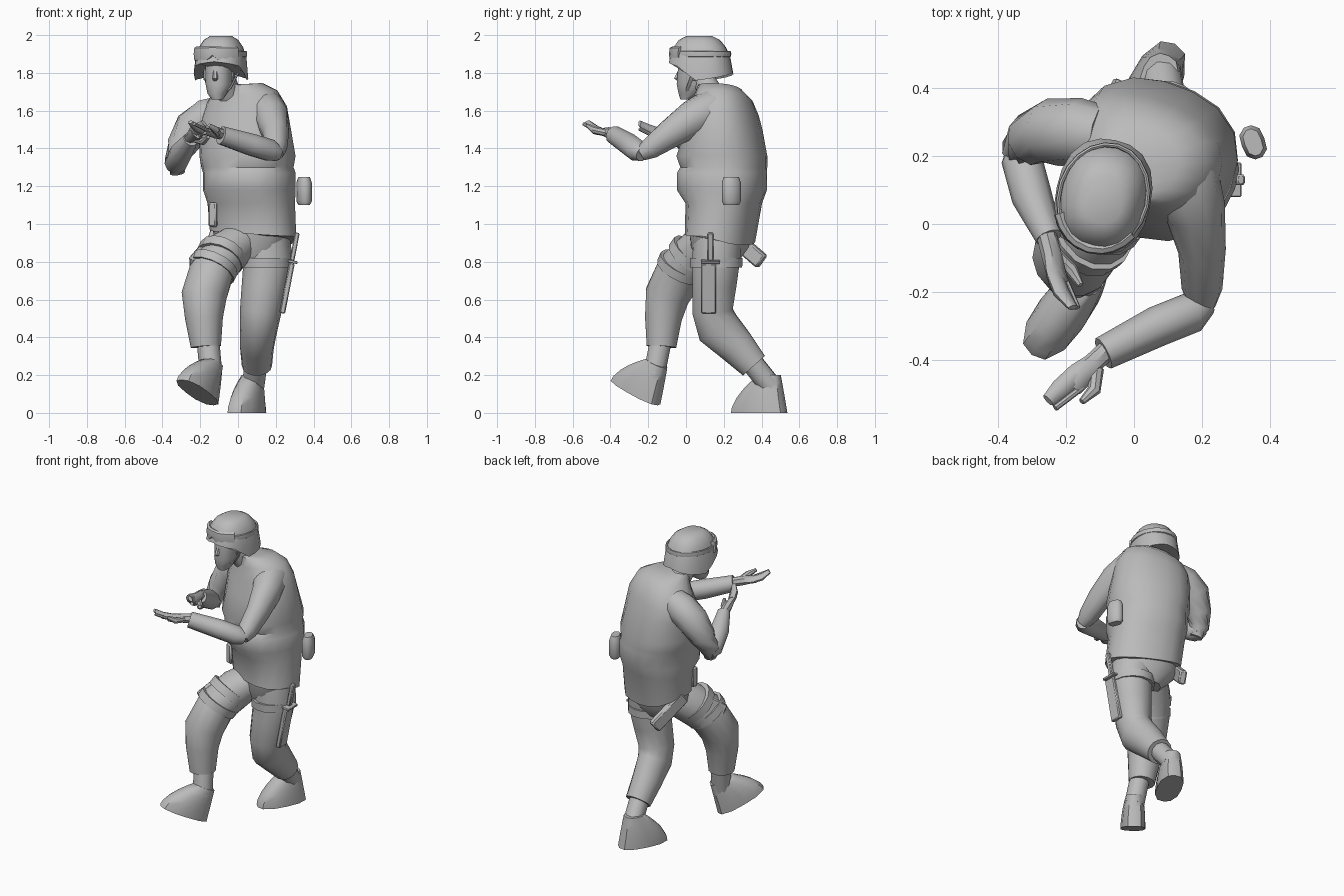
import bpy, bmesh
from math import sin, cos, pi, radians
from mathutils import Vector, Matrix, Euler

cube = bpy.data.objects.get("Cube")
if cube:
    bpy.data.objects.remove(cube, do_unlink=True)

GREY = (0.5, 0.5, 0.5, 1)
grey = bpy.data.materials.new("plain_grey")
grey.use_nodes = True
grey.diffuse_color = GREY
bsdf = grey.node_tree.nodes["Principled BSDF"]
bsdf.inputs["Base Color"].default_value = GREY
bsdf.inputs["Roughness"].default_value = 0.8
UP, FRONT = Vector((0, 0, 1)), Vector((0, 1, 0))
SIDES = (("left", 1), ("right", -1))


def finish(name, bm):
    """Turn a bmesh into a grey object, smooth except at sharp edges."""
    bmesh.ops.recalc_face_normals(bm, faces=bm.faces)
    mesh = bpy.data.meshes.new(name)
    bm.to_mesh(mesh)
    bm.free()
    mesh.materials.append(grey)
    ob = bpy.data.objects.new(name, mesh)
    bpy.context.collection.objects.link(ob)
    bpy.ops.object.select_all(action="DESELECT")
    ob.select_set(True)
    bpy.context.view_layer.objects.active = ob
    bpy.ops.object.shade_smooth_by_angle(angle=radians(44))


def loft(name, rings):
    """Skin a list of equal rings of points and cap both ends."""
    bm = bmesh.new()
    loops = [[bm.verts.new(point) for point in ring] for ring in rings]
    count = len(loops[0])
    for lower, upper in zip(loops, loops[1:]):
        for i in range(count):
            j = (i + 1) % count
            bm.faces.new((lower[i], lower[j], upper[j], upper[i]))
    bm.faces.new(loops[0])
    bm.faces.new(loops[-1])
    finish(name, bm)


def ellipse(count, power):
    """Unit outline, squarer as the power rises."""
    points = []
    for i in range(count):
        c, s = cos(2 * pi * i / count), sin(2 * pi * i / count)
        k = (abs(c) ** power + abs(s) ** power) ** (-1 / power)
        points.append((c * k, s * k))
    return points


def stack(name, rings, yaw=0, count=14, power=2.4, matrix=Matrix(), hem=None):
    """Level rings (x, y, z, rx, ry, tilt) turned by yaw; hem bends the lowest."""
    turn = Matrix.Rotation(radians(yaw), 3, "Z")
    loops = []
    for x, y, z, rx, ry, *tilt in rings:
        loop = []
        for c, s in ellipse(count, power):
            point = turn @ Vector((c * rx, s * ry, 0)) + Vector((x, y, z))
            point.z += c * rx * sum(tilt)
            if hem and not loops:
                point.z += hem(c, s)
            loop.append(matrix @ point)
        loops.append(loop)
    loft(name, loops)


def limb(name, points, ref=UP, count=10, power=2):
    """Tube through points (x, y, z, radius across, radius along ref)."""
    centers = [Vector(point[:3]) for point in points]
    last = len(centers) - 1
    rings = []
    for i, (center, point) in enumerate(zip(centers, points)):
        along = (centers[min(i + 1, last)] - centers[max(i - 1, 0)]).normalized()
        u = along.cross(ref).normalized()
        v = u.cross(along)
        rings.append([center + u * c * point[3] + v * s * point[-1]
                      for c, s in ellipse(count, power)])
    loft(name, rings)


def box(name, center, size, rot=(0, 0, 0)):
    """Box with bevelled edges, rotation in degrees."""
    bm = bmesh.new()
    turn = Euler([radians(angle) for angle in rot]).to_matrix().to_4x4()
    matrix = Matrix.Translation(center) @ turn @ Matrix.Diagonal((*size, 1))
    bmesh.ops.create_cube(bm, size=1, matrix=matrix)
    bmesh.ops.bevel(bm, geom=bm.edges[:], offset=min(size) / 5, segments=1, affect="EDGES")
    finish(name, bm)


# Torso in a padded vest with a longer tail, turned and leaning to the right side
stack("vest", [
    (.08, .18, .95, .23, .17), (.07, .2, 1.11, .23, .19), (.06, .19, 1.18, .24, .23),
    (.06, .19, 1.27, .24, .23), (.05, .2, 1.3, .24, .22), (.05, .19, 1.36, .25, .23),
    (.04, .2, 1.5, .24, .19), (.03, .2, 1.59, .23, .17, .15),
    (.02, .2, 1.67, .19, .14, .2), (0, .18, 1.72, .13, .11, .2), (-.04, .14, 1.74, .07, .07)],
    yaw=-20, count=18, hem=lambda c, s: -.06 * max(0, s) - .015 * c)
stack("pelvis", [(.07, .17, .79, .1, .1), (.07, .18, .88, .19, .15),
                 (.07, .18, 1, .21, .16)], yaw=-15)

# Head, nose and neck
limb("neck", [(-.04, .15, 1.66, .07), (-.08, .08, 1.78, .06)], FRONT)
stack("head", [(-.11, 0, 1.66, .03, .03), (-.11, .02, 1.69, .05, .06),
               (-.1, .03, 1.74, .07, .08), (-.1, .05, 1.88, .07, .09)], yaw=-14, count=12)
limb("nose", [(-.12, -.02, 1.84, .01), (-.12, -.05, 1.77, .015), (-.12, -.02, 1.75, .01)],
     FRONT, count=6)

# Helmet dome with a raised brow
HELMET = Vector((-.09, .08, 1.78))
dome = []
for degrees in (0, 27, 45, 62, 77):
    width, rise = cos(radians(degrees)) ** .6, sin(radians(degrees))
    dome.append((HELMET.x, HELMET.y - .01 * rise, HELMET.z + .22 * rise,
                 .14 * width, .17 * width))
stack("helmet", dome, yaw=-12, count=20,
      hem=lambda c, s: .08 * min(1, max(0, -s * 1.5)) - .02 * abs(c) + .02 * max(0, s))


def helmet_band(name, start, end, steps, thick, half_height, notch):
    """Strip around the helmet, narrowed at the middle by notch."""
    turn = Matrix.Rotation(radians(-16), 3, "Z")
    points = []
    for i in range(steps + 1):
        angle = radians(start + (end - start) * i / steps)
        place = HELMET + turn @ Vector((.13 * sin(angle), -.155 * cos(angle), .12))
        cut = notch if i * 2 == steps else 0
        points.append((*(place + UP * cut), thick, half_height - cut))
    limb(name, points, count=8, power=3)


helmet_band("goggles", -58, 58, 8, .017, .04, .014)
helmet_band("goggle_strap", 58, 302, 14, .007, .017, 0)
for name, side in SIDES:
    box(name + "_ear", (side * .07 - .1, .06 - side * .015, 1.79), (.02, .04, .06), (0, 0, -12))
    limb(name + "_chin_strap", [(side * .09 - .09, .06 - side * .02, 1.8, .006, .012),
                                (side * .06 - .1, .02 - side * .01, 1.72, .006, .01),
                                (-.11, -.01, 1.67, .008)], FRONT, count=6)

# Arms
limb("left_upper_arm", [
    (.12, .2, 1.63, .09), (.14, .14, 1.61, .11), (.18, .04, 1.56, .09, .1),
    (.2, -.08, 1.48, .07, .08), (.2, -.19, 1.4, .06), (.2, -.24, 1.37, .04)])
limb("left_forearm", [(.21, -.23, 1.37, .04), (.17, -.26, 1.39, .06),
                      (.07, -.3, 1.42, .06), (-.09, -.38, 1.47, .05)])
limb("right_upper_arm", [
    (-.1, .26, 1.59, .09), (-.16, .27, 1.57, .1), (-.24, .27, 1.51, .1),
    (-.3, .25, 1.41, .08), (-.33, .22, 1.33, .06), (-.32, .2, 1.27, .04)])
limb("right_forearm", [(-.33, .24, 1.3, .04), (-.33, .19, 1.32, .06),
                       (-.3, .08, 1.38, .06), (-.25, -.04, 1.45, .04)])


# Hands: palm, closed fingers curling up, a forefinger and a thumb
def hand(name, wrist, heading, lift, roll):
    forward = Vector((sin(radians(heading)), -cos(radians(heading)), lift)).normalized()
    spin = Matrix.Rotation(radians(roll), 3, forward)
    across = spin @ UP.cross(forward).normalized()
    above = spin @ UP

    def part(label, *sections):
        points = []
        for ahead, aside, rise, wide, thick in sections:
            place = Vector(wrist) + forward * ahead + across * aside + above * rise
            points.append((*place, wide, thick))
        limb(name + label, points, above, count=8)

    part("_palm", (-.03, 0, 0, .03, .03), (.03, 0, 0, .03, .03), (.08, 0, 0, .04, .02),
         (.12, 0, 0, .04, .02))
    part("_fingers", (.09, -.01, 0, .03, .02), (.15, -.01, .01, .03, .02),
         (.2, -.01, .04, .02, .01))
    part("_forefinger", (.1, .03, 0, .01, .01), (.2, .02, .03, .01, .01))
    part("_thumb", (.03, .02, 0, .02, .02), (.08, .06, .01, .02, .02), (.13, .06, .03, .01, .01))


hand("left_hand", (-.1, -.39, 1.48), -47, .1, 0)
hand("right_hand", (-.25, -.06, 1.46), 14, .2, -50)

# Trouser legs: right one steps forward, left one trails
limb("right_leg", [
    (.03, .16, .92, .1, .12), (-.06, .07, .85, .12, .13), (-.14, -.03, .75, .12, .13),
    (-.18, -.1, .62, .12), (-.18, -.12, .5, .1), (-.17, -.13, .35, .08)], FRONT, 14)
limb("left_leg", [
    (.14, .17, .95, .13), (.16, .16, .82, .13), (.14, .15, .68, .12), (.12, .14, .54, .11),
    (.11, .17, .45, .1, .12), (.1, .27, .35, .09, .1), (.1, .36, .25, .08)], FRONT, 14)

# Boots, heel at the local origin and toe along -y, narrowing towards the ankle
for name, heel, pitch, yaw, ankle in (
        ("right", (-.13, -.15, .04), -25, -36, (-.16, -.13, .4)),
        ("left", (.12, .53, 0), 0, -27, (.1, .33, .29))):
    matrix = (Matrix.Translation(heel) @ Matrix.Rotation(radians(yaw), 4, "Z")
              @ Matrix.Rotation(radians(pitch), 4, "X"))
    rings = []
    for t in (0, .15, .4, .6, .8, 1):
        length = .16 - .1 * t ** 1.5
        rings.append((0, -length - .04 * t, .2 * t, .075 - .025 * t * t, length))
    stack(name + "_boot", rings, count=12, power=2.6, matrix=matrix)
    limb(name + "_boot_shaft", [(*ankle, .06), (*(matrix @ Vector((0, -.09, .14))), .06)], FRONT)


# Thigh straps
def thigh_strap(name, top, bottom, radius):
    limb(name, [(*top, radius, radius + .008), (*bottom, radius, radius + .006)], FRONT, 14)


thigh_strap("right_strap_upper", (-.08, .05, .85), (-.1, .02, .81), .13)
thigh_strap("right_strap_lower", (-.12, -.01, .79), (-.14, -.03, .75), .13)
thigh_strap("left_strap", (.15, .16, .82), (.15, .16, .77), .135)

# Sheath and knife on the left thigh
box("knife_sheath", (.26, .12, .66), (.03, .08, .27), (0, 11, 0))
box("knife_guard", (.29, .13, .8), (.05, .1, .015), (0, 11, 0))
box("knife_handle", (.3, .13, .88), (.025, .03, .15), (0, 11, 0))

# Pouches and small gear
stack("side_pouch", [(.35, .24, z, .035 - inset, .05 - inset) for z, inset in
                     ((1.1, .01), (1.12, 0), (1.22, 0), (1.25, .01))], yaw=20, count=10, power=3)
box("right_thigh_pouch", (-.21, 0, .8), (.05, .12, .13), (35, 15, -25))
box("rear_holster", (-.09, .31, .88), (.045, .26, .085), (-38, 0, -25))
box("belt_tool", (-.13, .11, 1.05), (.045, .04, .13), (0, 0, -20))
